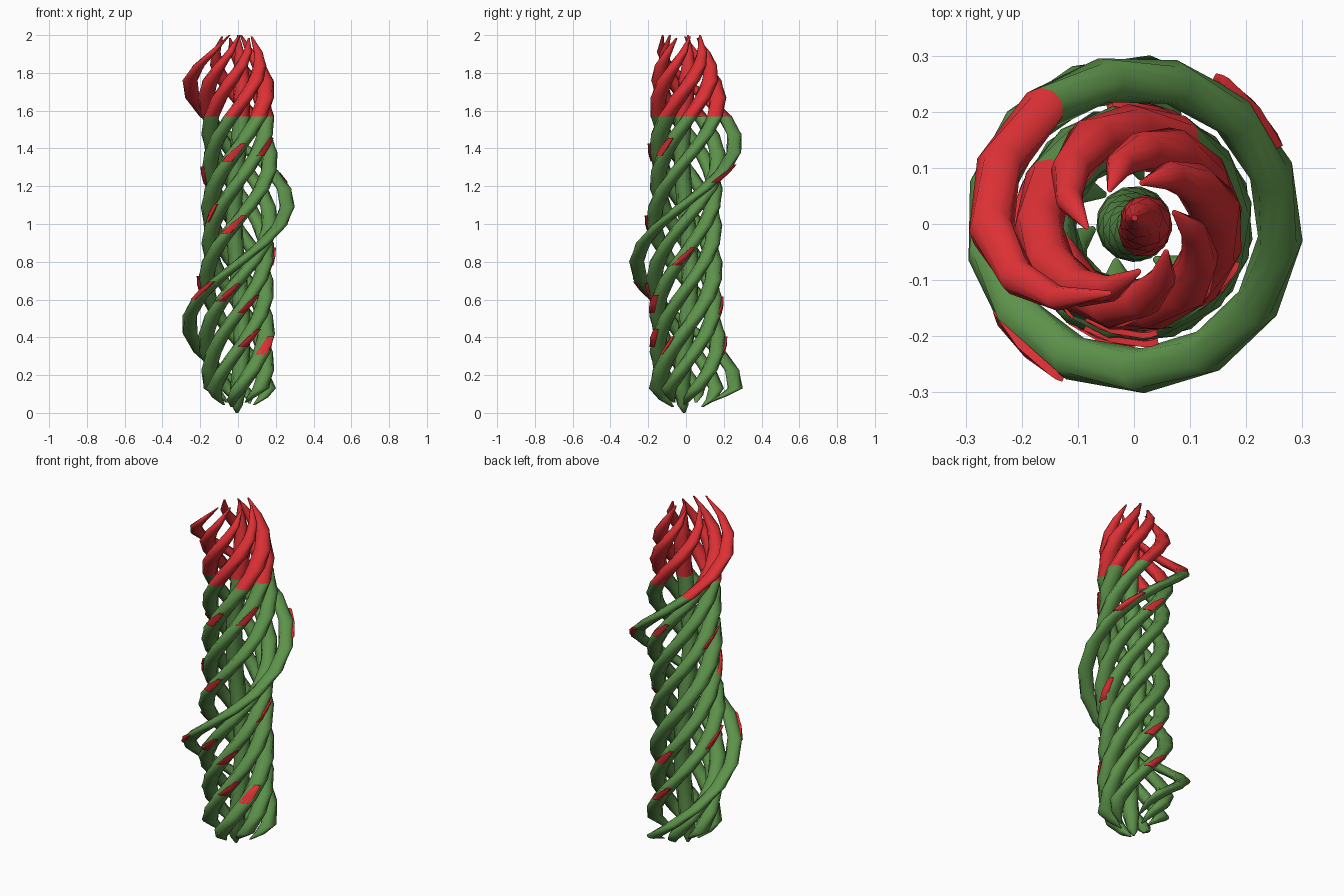
import bpy, bmesh
from math import sin, cos, radians, pi

if "Cube" in bpy.data.objects:
    bpy.data.objects.remove(bpy.data.objects["Cube"])

TWIST = radians(281)   # turn per unit of height
CUT = 1.57             # height where the red tips start
SIDES = 10

def material(name, color):
    m = bpy.data.materials.new(name)
    m.diffuse_color = color
    m.use_nodes = True
    m.node_tree.nodes["Principled BSDF"].inputs["Base Color"].default_value = m.diffuse_color
    return m

green = material("green", (0.11, 0.29, 0.07, 1))
red = material("red", (0.72, 0.03, 0.035, 1))

def make(name, bm, mat):
    me = bpy.data.meshes.new(name)
    bm.to_mesh(me)
    bm.free()
    me.materials.append(mat)
    ob = bpy.data.objects.new(name, me)
    bpy.context.collection.objects.link(ob)
    for p in me.polygons:
        p.use_smooth = True
    me.set_sharp_from_angle(angle=radians(65))
    return ob

# point on a twisted stalk: level z, distance R from axis, tube radius r, angle a around tube
def point(z, R, r, phase, a):
    t = phase + TWIST * z
    return (R * cos(t) + r * cos(t + a), R * sin(t) + r * sin(t + a), z)

def tube(name, rings, phase, mat, cap_low, cap_high):
    bm = bmesh.new()
    loops = [[bm.verts.new(point(z, R, r, phase, 2 * pi * i / SIDES)) for i in range(SIDES)]
             for z, R, r in rings]
    for lo, hi in zip(loops, loops[1:]):
        for i in range(SIDES):
            j = (i + 1) % SIDES
            bm.faces.new((lo[i], lo[j], hi[j], hi[i]))
    if cap_low:
        bm.faces.new(loops[0][::-1])
    if cap_high:
        bm.faces.new(loops[-1])
    make(name, bm, mat)

# small pointed scale standing slightly off the stalk
def scale_leaf(name, z, R, r, phase, a):
    bm = bmesh.new()
    rows = []
    for dz, half, lift in ((-0.05, 0.6, 0.001), (0.0, 0.5, 0.005), (0.045, 0.25, 0.008)):
        rows.append([bm.verts.new(point(z + dz, R, r + lift, phase, a + half * s))
                     for s in (-1, 0, 1)])
    for lo, hi in zip(rows, rows[1:]):
        for i in range(2):
            bm.faces.new((lo[i], lo[i + 1], hi[i + 1], hi[i]))
    ext = bmesh.ops.extrude_face_region(bm, geom=bm.faces[:])
    for v in ext["geom"]:
        if isinstance(v, bmesh.types.BMVert):
            v.co.x *= 0.95
            v.co.y *= 0.95
    bmesh.ops.recalc_face_normals(bm, faces=bm.faces)
    make(name, bm, red)

def stalk(label, R, r, front_z, base, top, leaves):
    phase = -pi / 2 - TWIST * front_z
    # lower stem: pinched foot, then even tube up to the colour change
    stem = [(base, R * 0.5, r * 0.15), (base + 0.04, R * 0.78, r * 0.65), (0.13, R, r)]
    n = 15
    stem += [(0.13 + (CUT - 0.13) * k / n, R, r) for k in range(1, n + 1)]
    tube("stem_" + label, stem, phase, green, True, False)
    # tip: bends inward and tapers to a point
    tip = [(CUT, R, r), (1.67, R, r * 1.02), (1.76, R * 0.97, r), (1.84, R * 0.87, r * 0.8),
           (1.91, R * 0.72, r * 0.55), (top, R * 0.5, r * 0.12)]
    tube("tip_" + label, tip, phase, red, False, True)
    for k, (z, a) in enumerate(leaves):
        scale_leaf("scale_%s_%d" % (label, k), z, R, r, phase, a)

# ring of six stalks: distance from axis, thickness, front crossing height, scale (height, turn)
ring = ((0.15, 0.047, 0.12, ((0.36, -0.8), (1.38, 0.1))),
        (0.15, 0.043, 0.335, ((0.40, 0.3), (1.26, 0.4))),
        (0.152, 0.043, 0.53, ((0.58, 0.5), (0.83, 0.3))),
        (0.17, 0.043, 0.70, ((0.64, 0.4), (1.32, 0.0))),
        (0.17, 0.043, 1.02, ((0.36, 0.2), (0.68, 0.2), (1.0, 0.1))),
        (0.15, 0.044, 1.22, ((0.57, 0.1), (1.06, -0.3), (1.41, 0.0))))
for i, (R, r, fz, leaves) in enumerate(ring):
    stalk("ring_%d" % i, R, r, fz, 0.03 + 0.012 * (i % 3), 2.0 - 0.008 * (i % 3), leaves)

# core stalk and the loose outer stalk
stalk("core", 0.022, 0.046, 0.1, 0.0, 2.0, [])
stalk("outer", 0.262, 0.04, 0.79, 0.05, 2.0, [(0.65, 0.0), (1.27, 0.2)])
